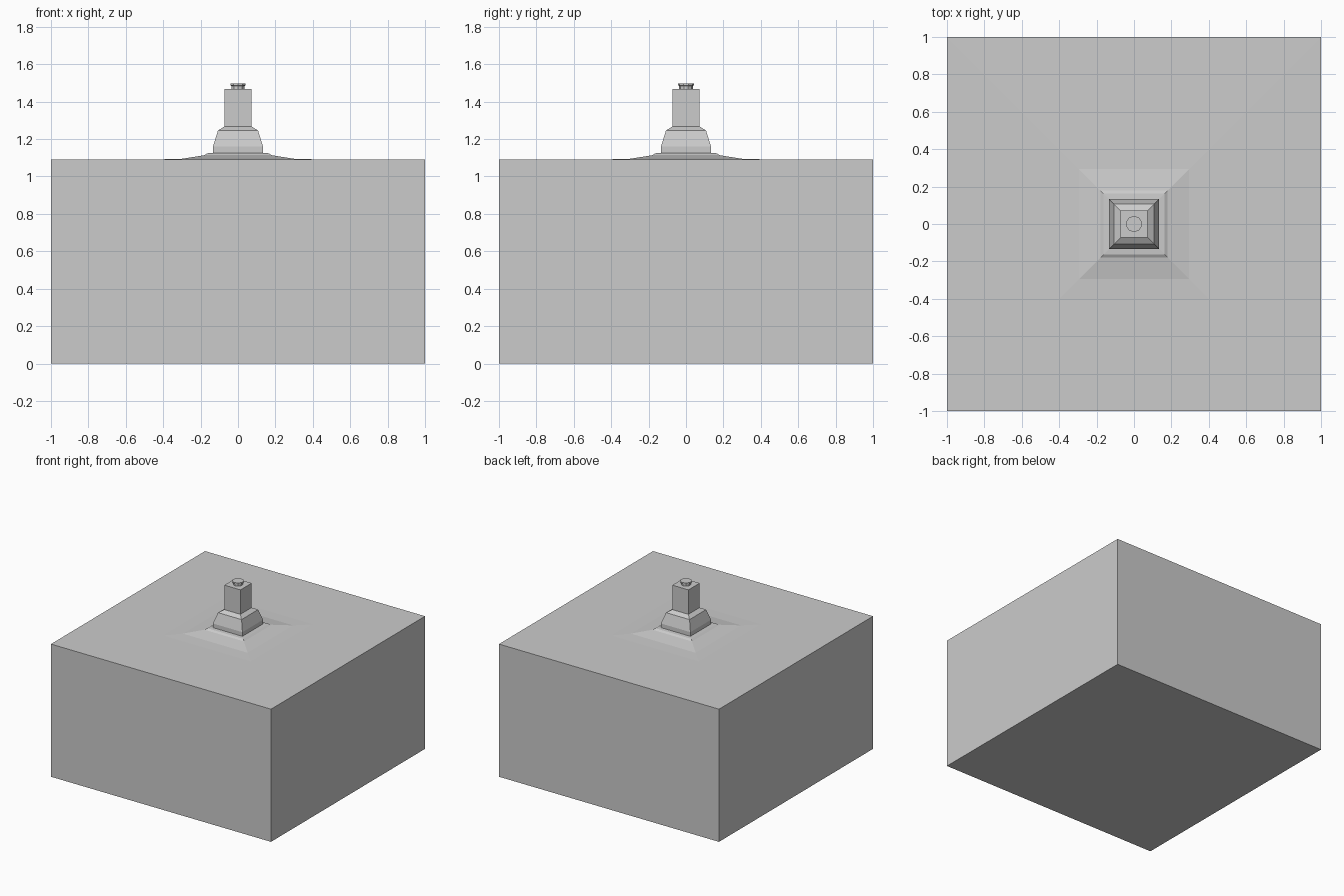
import bpy, bmesh
from math import cos, sin, pi, sqrt

if "Cube" in bpy.data.objects:
    bpy.data.objects.remove(bpy.data.objects["Cube"])


def loft(name, profile, sides=4):
    """Stack regular rings given as (half-width, z) and cap both ends."""
    bm = bmesh.new()
    scale = sqrt(2) if sides == 4 else 1
    rings = []
    for r, z in profile:
        rings.append([bm.verts.new((r * scale * cos(2 * pi * (i + 0.5) / sides),
                                    r * scale * sin(2 * pi * (i + 0.5) / sides), z))
                      for i in range(sides)])
    for a, b in zip(rings, rings[1:]):
        for i in range(sides):
            j = (i + 1) % sides
            bm.faces.new((a[i], a[j], b[j], b[i]))
    bm.faces.new(rings[0][::-1])
    bm.faces.new(rings[-1])
    mesh = bpy.data.meshes.new(name)
    bm.to_mesh(mesh)
    bm.free()
    obj = bpy.data.objects.new(name, mesh)
    bpy.context.collection.objects.link(obj)
    return obj


# Large block with a gentle mound rising to a small plinth
loft("ground_block", [(1, 0), (1, 1.09), (0.73, 1.091), (0.4, 1.092), (0.295, 1.095),
                      (0.18, 1.114), (0.163, 1.124), (0.134, 1.126)])

# Tapered square footing
loft("footing", [(0.134, 1.12), (0.134, 1.16), (0.107, 1.246), (0.073, 1.267)])

# Square post
loft("post", [(0.073, 1.26), (0.073, 1.468)])

# Round stem with a slightly wider cap
loft("cap", [(0.037, 1.465), (0.037, 1.485), (0.043, 1.486), (0.043, 1.497)], 10)
